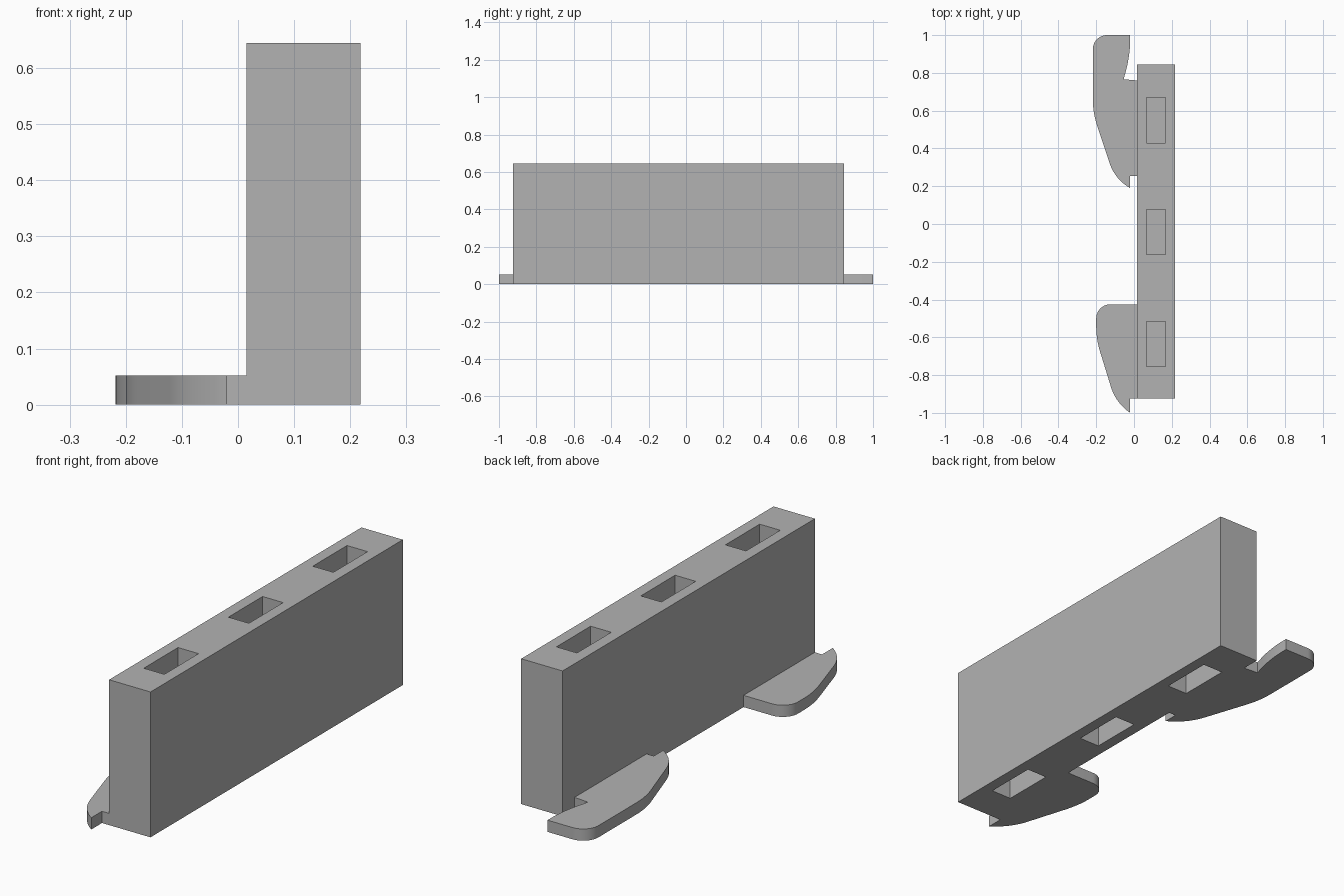
import bpy
import bmesh
import math
from mathutils import Vector

default_cube = bpy.data.objects.get("Cube")
if default_cube:
    bpy.data.objects.remove(default_cube, do_unlink=True)

HEIGHT = 0.645
HOOK_THICKNESS = 0.052
POCKET_DEPTH = 0.2

grey = bpy.data.materials.new("plain grey")
grey.use_nodes = True
colour = (0.45, 0.45, 0.45, 1)
grey.diffuse_color = colour
grey.node_tree.nodes["Principled BSDF"].inputs["Base Color"].default_value = colour


def add_box(bm, low, high):
    """Add an axis-aligned box between two corners."""
    low, high = Vector(low), Vector(high)
    verts = bmesh.ops.create_cube(bm, size=1)["verts"]
    bmesh.ops.scale(bm, vec=high - low, verts=verts)
    bmesh.ops.translate(bm, vec=(low + high) / 2, verts=verts)


def make_object(name, bm):
    bmesh.ops.recalc_face_normals(bm, faces=bm.faces)
    mesh = bpy.data.meshes.new(name)
    bm.to_mesh(mesh)
    bm.free()
    mesh.materials.append(grey)
    obj = bpy.data.objects.new(name, mesh)
    bpy.context.collection.objects.link(obj)
    return obj


def round_corners(corners, steps=10):
    """Replace each (x, y, cut) corner by a curve reaching cut along its sides."""
    outline = []
    for i, (x, y, cut) in enumerate(corners):
        p = Vector((x, y))
        if not cut:
            outline.append(p)
            continue
        before = Vector(corners[i - 1][:2])
        after = Vector(corners[(i + 1) % len(corners)][:2])
        a = p + (before - p).normalized() * cut
        b = p + (after - p).normalized() * cut
        # A weighted curve stays close to a circular arc
        w = math.sin((before - p).angle(after - p) / 2)
        for k in range(steps + 1):
            t = k / steps
            q, m, r = (1 - t) ** 2, 2 * w * t * (1 - t), t ** 2
            outline.append((a * q + p * m + b * r) / (q + m + r))
    return outline


def make_hook(name, corners):
    bm = bmesh.new()
    face = bm.faces.new([bm.verts.new((p.x, p.y, 0)) for p in round_corners(corners)])
    top = bmesh.ops.extrude_face_region(bm, geom=[face])["geom"]
    bmesh.ops.translate(bm, vec=(0, 0, HOOK_THICKNESS),
                        verts=[v for v in top if isinstance(v, bmesh.types.BMVert)])
    hook = make_object(name, bm)
    bpy.ops.object.select_all(action="DESELECT")
    hook.select_set(True)
    bpy.context.view_layer.objects.active = hook
    bpy.ops.object.shade_smooth_by_angle(angle=math.radians(30))


# Upright block
bm = bmesh.new()
add_box(bm, (0.015, -0.925, 0), (0.218, 0.844, HEIGHT))
block = make_object("upright_block", bm)

# Blind pockets in the top and bottom of the block
bm = bmesh.new()
for y in (-0.635, -0.042, 0.55):
    for low, high in ((-0.1, POCKET_DEPTH), (HEIGHT - POCKET_DEPTH, HEIGHT + 0.1)):
        add_box(bm, (0.066, y - 0.12, low), (0.167, y + 0.12, high))
cutter = make_object("pocket_cutter", bm)
cutter.hide_render = True
cutter.hide_set(True)
cut = block.modifiers.new("pockets", "BOOLEAN")
cut.operation = "DIFFERENCE"
cut.solver = "EXACT"
cut.object = cutter
bpy.context.view_layer.objects.active = block
bpy.ops.object.modifier_apply(modifier=cut.name)
bpy.data.objects.remove(cutter, do_unlink=True)

# Front hook, with a straight back end
make_hook("front_hook", [
    (0.016, -0.425, 0), (-0.2, -0.425, 0.075), (-0.2, -0.61, 0.07),
    (-0.095, -0.95, 0.09), (-0.02, -1, 0),
    (-0.02, -0.925, 0), (0.016, -0.925, 0),
])

# Back hook, with a notched tip reaching past the block
make_hook("back_hook", [
    (0.016, 0.76, 0), (-0.055, 0.766, 0), (-0.02, 0.895, 0.09),
    (-0.02, 1, 0), (-0.218, 1, 0.075), (-0.218, 0.59, 0.07),
    (-0.1, 0.235, 0.09), (-0.02, 0.19, 0),
    (-0.02, 0.255, 0), (0.016, 0.255, 0),
])
